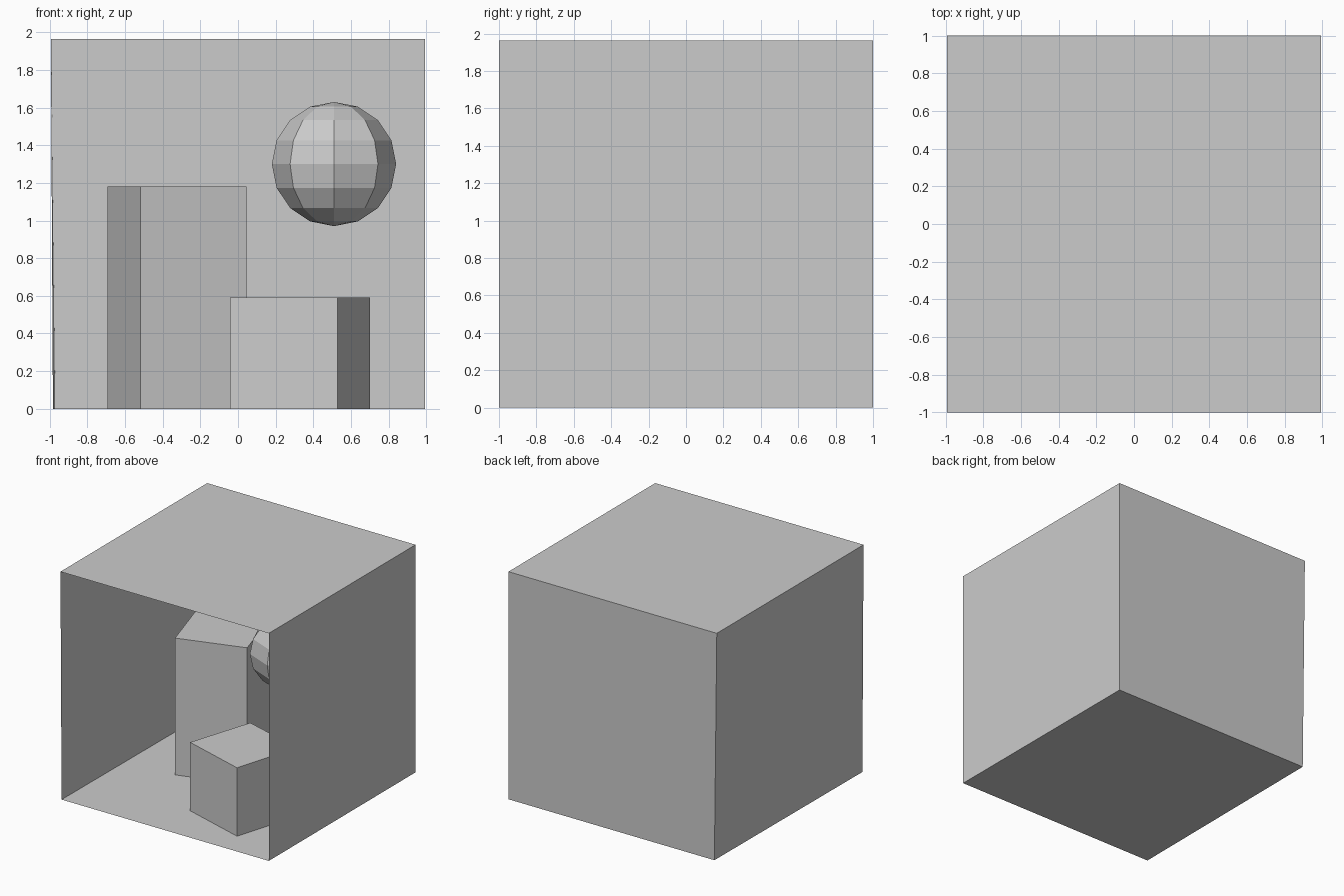
import bpy
import bmesh

cube = bpy.data.objects.get("Cube")
if cube:
    bpy.data.objects.remove(cube, do_unlink=True)

# One plain grey for everything
grey = bpy.data.materials.new("plain_grey")
grey.use_nodes = True
colour = (0.6, 0.6, 0.6, 1)
grey.diffuse_color = colour
grey.node_tree.nodes["Principled BSDF"].inputs["Base Color"].default_value = colour


def add_object(name, bm):
    mesh = bpy.data.meshes.new(name)
    bm.to_mesh(mesh)
    bm.free()
    mesh.materials.append(grey)
    obj = bpy.data.objects.new(name, mesh)
    bpy.context.collection.objects.link(obj)
    return obj


def panel(name, corners):
    bm = bmesh.new()
    bm.faces.new([bm.verts.new(c) for c in corners])
    add_object(name, bm)


def block(name, footprint, height):
    """Upright box on the floor: top plus four sides, open underneath."""
    bm = bmesh.new()
    low = [bm.verts.new((x, y, 0)) for x, y in footprint]
    high = [bm.verts.new((x, y, height)) for x, y in footprint]
    bm.faces.new(high)
    for i in range(len(low)):
        j = (i + 1) % len(low)
        bm.faces.new((low[i], low[j], high[j], high[i]))
    bmesh.ops.recalc_face_normals(bm, faces=bm.faces)
    add_object(name, bm)


# Room corners; the right wall leans slightly inward towards the floor
W, H = 0.994, 1.963
floor_fr, floor_br = (-0.983, -1, 0), (-0.971, 1, 0)
floor_fl, floor_bl = (W, -1, 0), (W, 1, 0)
top_fr, top_br = (-W, -1, H), (-W, 1, H)
top_fl, top_bl = (W, -1, H), (W, 1, H)

# Thin room panels, open at the front, facing inward
panel("floor", (floor_fr, floor_fl, floor_bl, floor_br))
panel("ceiling", (top_fr, top_br, top_bl, top_fl))
panel("back_wall", (floor_br, floor_bl, top_bl, top_br))
panel("left_wall", (floor_fl, top_fl, top_bl, floor_bl))
panel("right_wall", (floor_fr, floor_br, top_br, top_fr))

# Two turned blocks
block("tall_block", ((-0.519, -0.117), (0.046, 0.059),
                     (-0.129, 0.631), (-0.694, 0.452)), 1.18)
block("short_block", ((-0.043, -0.592), (0.529, -0.768),
                      (0.701, -0.195), (0.136, -0.027)), 0.59)

# Faceted floating ball
bm = bmesh.new()
bmesh.ops.create_uvsphere(bm, u_segments=8, v_segments=8, radius=0.33)
ball = add_object("ball", bm)
ball.location = (0.51, 0, 1.3)
